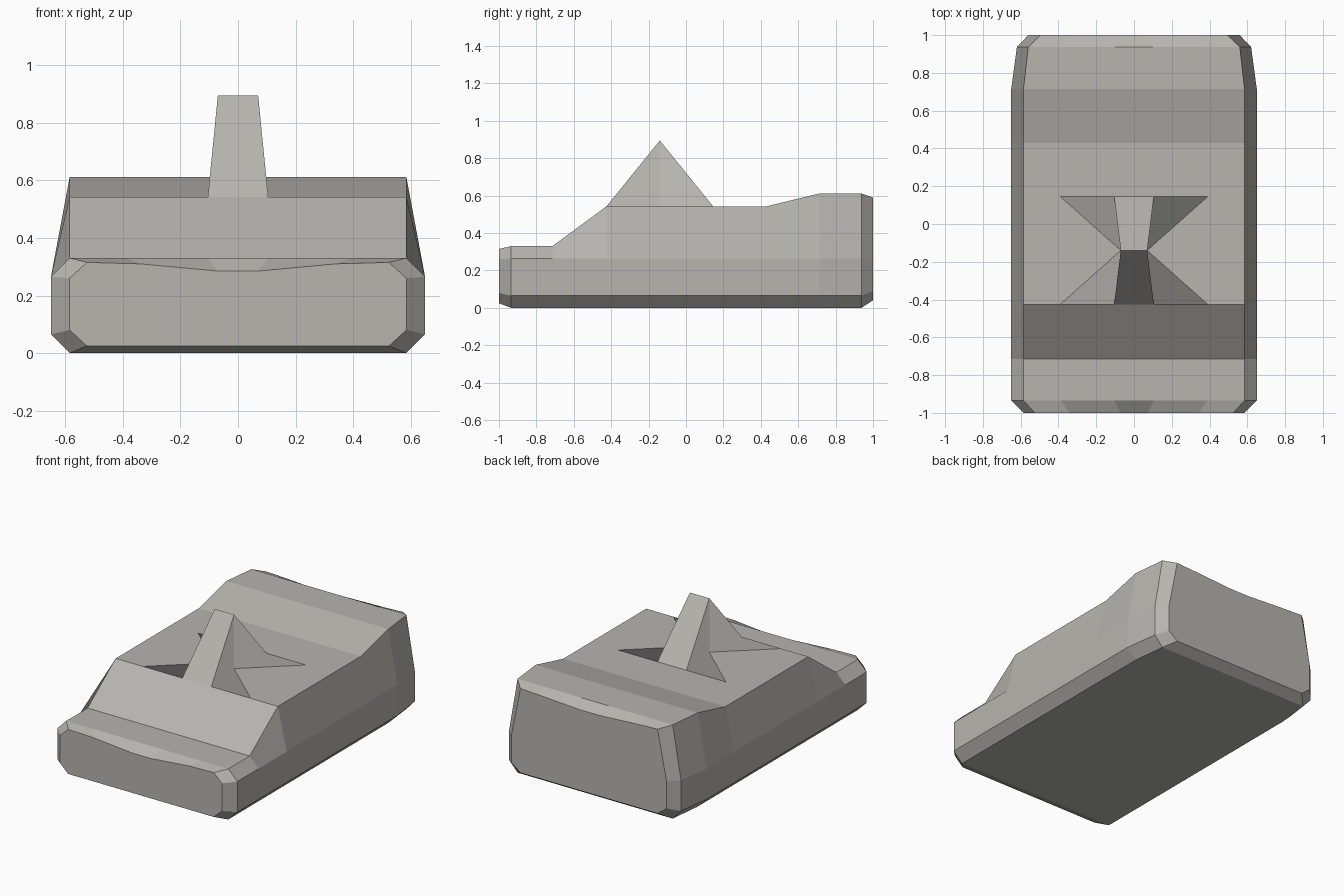
import bpy, bmesh

if "Cube" in bpy.data.objects:
    bpy.data.objects.remove(bpy.data.objects["Cube"])

# Cross-section stations along y:
# y, flat half-width, full half-width, bottom z, lower side z, upper side z,
# (top z at outer, middle, inner columns), (middle x, inner x)
stations = [
    (-1.0, .525, .585, .025, .08, .26, (.315, .31, .285), (.34, .07)),
    (-.935, .585, .65, 0, .065, .265, (.33,) * 3, (.39, .105)),
    (-.715, .585, .65, 0, .065, .265, (.33,) * 3, (.39, .105)),
    (-.425, .585, .65, 0, .065, .265, (.543,) * 3, (.39, .105)),
    (.145, .585, .65, 0, .065, .265, (.543,) * 3, (.39, .105)),
    (.43, .585, .65, 0, .065, .265, (.543,) * 3, (.39, .105)),
    (.715, .585, .65, 0, .065, .265, (.612,) * 3, (.39, .105)),
    (.937, .56, .62, 0, .065, .265, (.612,) * 3, (.37, .1)),
    (1.0, .495, .56, .04, .09, .265, (.59, .583, .567), (.34, .07)),
]
FIN_STRIP = 3      # the strip of deck that carries the fin

bm = bmesh.new()


def ring(y, a, b, z0, z1, z2, top, cols):
    half = [(cols[1], top[2]), (cols[0], top[1]), (a, top[0]),
            (b, z2), (b, z1), (a, z0)]
    left_top = [(-x, z) for x, z in half[2::-1]]
    left_side = [(-x, z) for x, z in half[:2:-1]]
    return [bm.verts.new((x, y, z)) for x, z in left_top + half + left_side]


# Body: loft of the stations with capped ends
rings = [ring(*s) for s in stations]
for k, (f, b) in enumerate(zip(rings, rings[1:])):
    for i in range(12):
        if k == FIN_STRIP and i < 5:
            continue
        j = (i + 1) % 12
        bm.faces.new((f[i], f[j], b[j], b[i]))
bm.faces.new(rings[0])
bm.faces.new(rings[-1])

# Fin: a blade rising out of the deck, with its mirrored side quads
f, b = rings[FIN_STRIP], rings[FIN_STRIP + 1]
peaks = []
for s, (outer, mid, inner) in ((-1, (0, 1, 2)), (1, (5, 4, 3))):
    root = bm.verts.new((s * .07, -.14, .543))
    peak = bm.verts.new((s * .07, -.14, .895))
    peaks.append(peak)
    bm.faces.new((f[outer], b[outer], b[mid], root, f[mid]))
    for r in (f, b):
        bm.faces.new((r[inner], r[mid], root, peak))
for r in (f, b):
    bm.faces.new((r[2], r[3], peaks[1], peaks[0]))

bmesh.ops.recalc_face_normals(bm, faces=bm.faces)
mesh = bpy.data.meshes.new("body_with_fin")
bm.to_mesh(mesh)
bm.free()

# Dark warm grey surface
grey = bpy.data.materials.new("warm_grey")
grey.diffuse_color = (.47, .46, .43, 1)
grey.use_nodes = True
grey.node_tree.nodes["Principled BSDF"].inputs["Base Color"].default_value = grey.diffuse_color
mesh.materials.append(grey)
bpy.context.collection.objects.link(bpy.data.objects.new("body_with_fin", mesh))
